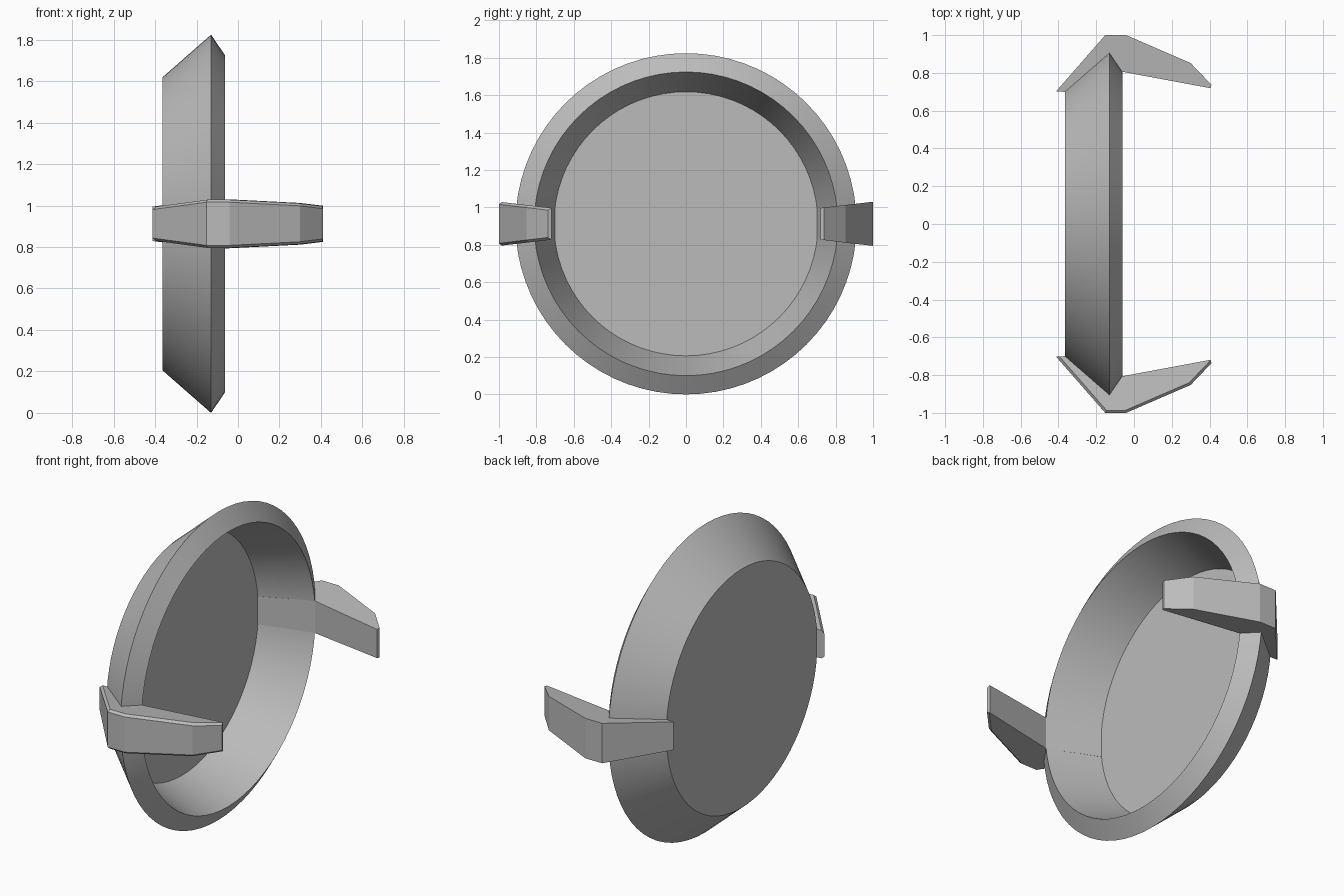
import bpy, bmesh, math
from mathutils import Matrix, Vector

cube = bpy.data.objects.get("Cube")
if cube:
    bpy.data.objects.remove(cube, do_unlink=True)

CENTRE_Z = 0.912

grey = bpy.data.materials.new("plain_grey")
grey.use_nodes = True
grey.diffuse_color = (0.5, 0.5, 0.5, 1)
grey.node_tree.nodes["Principled BSDF"].inputs["Base Color"].default_value = (0.5, 0.5, 0.5, 1)


def add_object(name, bm):
    bmesh.ops.recalc_face_normals(bm, faces=bm.faces[:])
    mesh = bpy.data.meshes.new(name)
    bm.to_mesh(mesh)
    bm.free()
    mesh.materials.append(grey)
    obj = bpy.data.objects.new(name, mesh)
    obj.location.z = CENTRE_Z
    bpy.context.collection.objects.link(obj)
    return obj


# Shallow round dish: (x, radius) profile turned around the x axis
def build_dish(segments=72):
    profile = [(-0.365, 0.706), (-0.13, 0.912), (-0.062, 0.812), (-0.361, 0.706)]
    bm = bmesh.new()
    rings = []
    for x, r in profile:
        angles = [2 * math.pi * i / segments for i in range(segments)]
        rings.append([bm.verts.new((x, r * math.sin(a), r * math.cos(a))) for a in angles])
    for a, b in zip(rings, rings[1:]):
        for i in range(segments):
            j = (i + 1) % segments
            bm.faces.new((a[i], a[j], b[j], b[i]))
    bm.faces.new(rings[0])
    bm.faces.new(rings[-1])
    return add_object("dish", bm)


# Side clip: a bent outline in x and y, with height growing away from the axis
def build_clip(name, side, chamfer):
    outer = [(-0.412, 0.703), (-0.152, 1.0), (-0.042, 1.0), (0.3, 0.852), (0.41, 0.737)]
    inner = [(0.405, 0.719), (-0.062, 0.806), (-0.362, 0.699)]
    outline = outer + inner
    bm = bmesh.new()
    caps = [[bm.verts.new((x, side * y, s * 0.118 * y)) for x, y in outline] for s in (1, -1)]
    for cap in caps:
        bm.faces.new(cap)
    for i in range(len(outline)):
        j = (i + 1) % len(outline)
        bm.faces.new((caps[0][i], caps[0][j], caps[1][j], caps[1][i]))
    bmesh.ops.recalc_face_normals(bm, faces=bm.faces[:])
    if chamfer:
        edges = [bm.edges.get((c[i], c[i + 1])) for c in caps for i in range(len(outer) - 1)]
        bmesh.ops.bevel(bm, geom=edges, offset=0.014, segments=1, affect='EDGES')
    return add_object(name, bm)


dish = build_dish()
build_clip("front_clip", -1, True)
build_clip("back_clip", 1, False)

# Smooth round walls with crisp rims
bpy.ops.object.select_all(action='DESELECT')
dish.select_set(True)
bpy.context.view_layer.objects.active = dish
bpy.ops.object.shade_smooth_by_angle(angle=math.radians(25))
